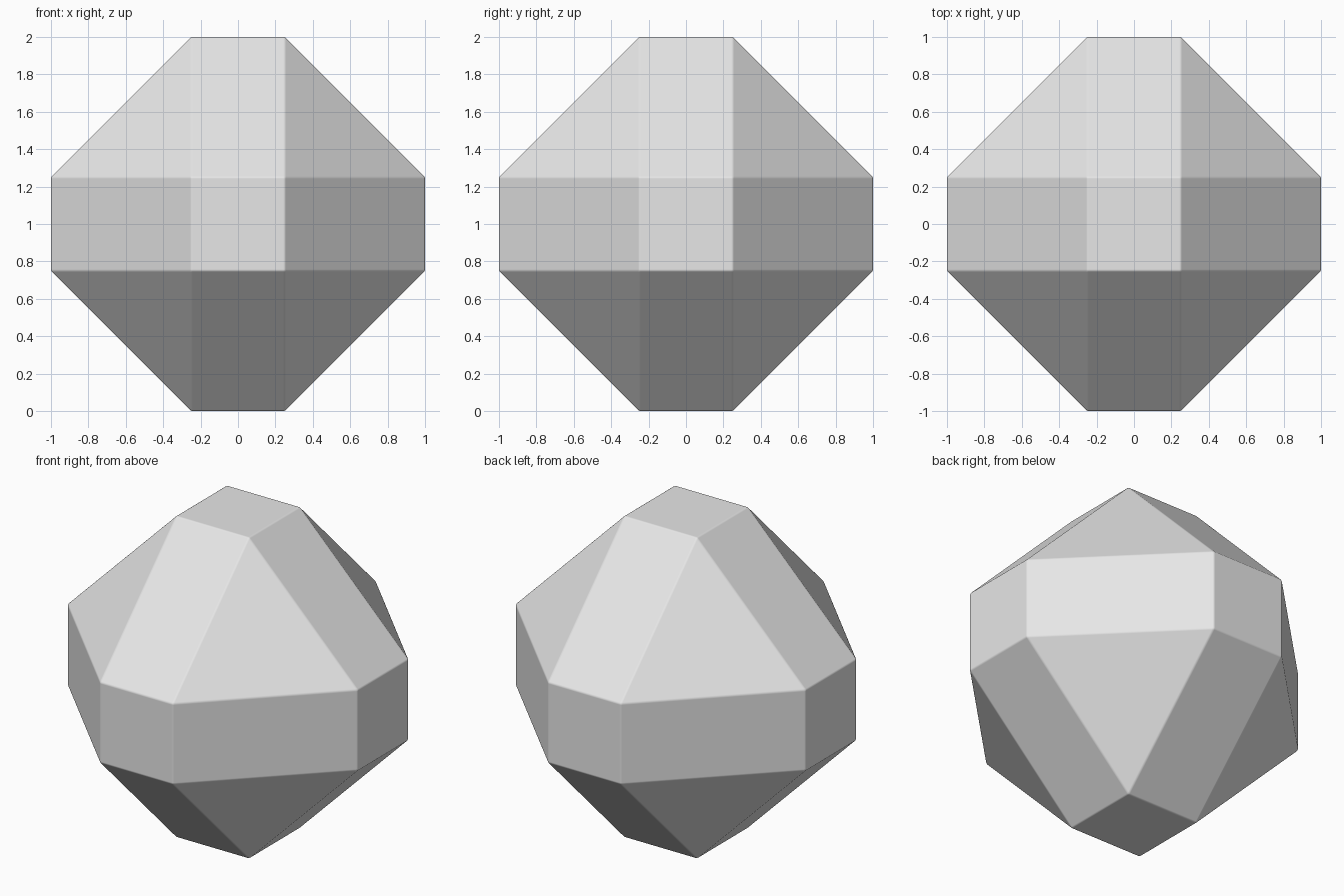
import bpy
import bmesh
from mathutils import Matrix

# Remove the default cube
default = bpy.data.objects.get("Cube")
if default:
    bpy.data.objects.remove(default, do_unlink=True)

# Plain light grey material
GREY = (0.8, 0.8, 0.8, 1.0)
mat = bpy.data.materials.new("light_grey")
mat.use_nodes = True
mat.diffuse_color = GREY
mat.node_tree.nodes["Principled BSDF"].inputs["Base Color"].default_value = GREY

# Cube with widely chamfered edges: small squares, long strips, triangle corners
bm = bmesh.new()
bmesh.ops.create_cube(bm, size=2.0, matrix=Matrix.Translation((0, 0, 1)))
bmesh.ops.bevel(bm, geom=bm.edges[:], offset=0.75, offset_type='OFFSET',
                segments=1, profile=0.5, affect='EDGES', clamp_overlap=False)
bmesh.ops.remove_doubles(bm, verts=bm.verts[:], dist=0.0001)
bmesh.ops.recalc_face_normals(bm, faces=bm.faces[:])
for face in bm.faces:
    face.smooth = True
mesh = bpy.data.meshes.new("chamfered_block")
bm.to_mesh(mesh)
bm.free()
mesh.materials.append(mat)
block = bpy.data.objects.new("chamfered_block", mesh)
bpy.context.collection.objects.link(block)

# Very fine soft edge between the flat facets
soft = block.modifiers.new("soft_edges", 'BEVEL')
soft.width = 0.008
soft.segments = 2
soft.limit_method = 'NONE'
soft.harden_normals = True
